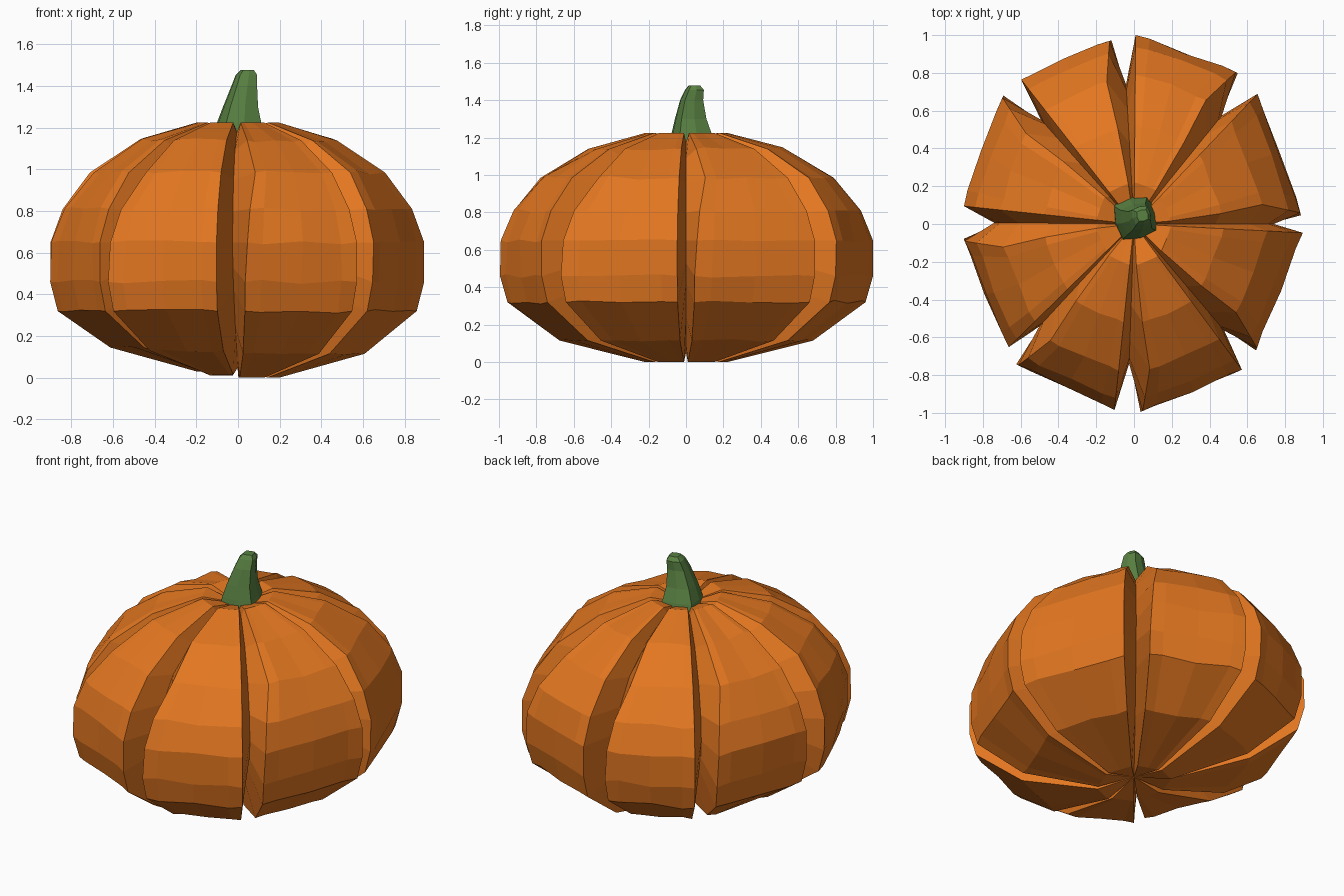
import bpy, bmesh, math, random
from mathutils import Vector

if "Cube" in bpy.data.objects:
    bpy.data.objects.remove(bpy.data.objects["Cube"])

random.seed(4)

def material(name, rgb):
    m = bpy.data.materials.new(name)
    m.diffuse_color = (*rgb, 1)
    m.use_nodes = True
    m.node_tree.nodes["Principled BSDF"].inputs["Base Color"].default_value = m.diffuse_color
    return m

orange = material("pumpkin orange", (0.77, 0.185, 0.015))
green = material("stem green", (0.10, 0.22, 0.055))

def finish(bm, name, mat):
    bmesh.ops.recalc_face_normals(bm, faces=bm.faces)
    me = bpy.data.meshes.new(name)
    bm.to_mesh(me)
    bm.free()
    me.materials.append(mat)
    ob = bpy.data.objects.new(name, me)
    bpy.context.collection.objects.link(ob)
    return ob

def polar(deg, r):
    a = math.radians(deg)
    return Vector((r * math.cos(a), r * math.sin(a), 0))

# Lobes: start angle, end angle, corner radius at each, lift of the underside
lobes = [(3, 46.5, .885, .95, 0), (55.5, 89.5, .97, 1.0, 0), (97, 128, .98, .97, .01),
         (135.5, 174, .97, .905, .03), (185, 224.5, .905, .93, .03), (230, 264, .97, .99, .015),
         (272, 306.5, .995, .96, 0), (314, 357, .93, .895, 0)]
# Per ring: lobe radius factor and height, groove floor radius and height,
# and how far the lobe's starting lip is cut back
rings = [(.22, .01, .10, .10, 0), (.68, .115, .36, .24, 0), (.96, .32, .60, .42, 0),
         (1.0, .46, .71, .53, 0), (1.0, .65, .74, .65, .02), (.935, .81, .71, .80, .05),
         (.79, .985, .61, .95, .13), (.53, 1.14, .43, 1.09, .09), (.22, 1.225, .19, 1.175, .04)]

# Body: one closed loop of columns, each lobe's face plus a groove floor
bm = bmesh.new()
columns = []
for i, (a0, a1, r0, r1, lift) in enumerate(lobes):
    p, q = polar(a0, r0), polar(a1, r1)
    for step in (0, .14, .5, .86, 1):
        col = []
        for k, (f, z, _, _, cut) in enumerate(rings):
            t = cut + (1 - cut) * step
            j = 0.01 if 0 < step < 1 and 0 < k < 8 else 0
            bulge = 1 + (.06 if k > 4 else .02) * t * (1 - t)
            v = p.lerp(q, t) * bulge * (f + random.uniform(-j, j))
            v.z = z + random.uniform(-j, j) + (lift if k < 2 else 0)
            col.append(bm.verts.new(v))
        columns.append(col)
    nxt = lobes[(i + 1) % len(lobes)][0]
    if nxt < a1:
        nxt += 360
    floor = polar((a1 + nxt) / 2, 1)
    columns.append([bm.verts.new(floor * r[2] + Vector((0, 0, r[3]))) for r in rings])

bottom = bm.verts.new((0, 0, .06))
top = bm.verts.new((0, 0, 1.17))
for c, d in zip(columns, columns[1:] + columns[:1]):
    for k in range(len(rings) - 1):
        bm.faces.new((c[k], d[k], d[k + 1], c[k + 1]))
    bm.faces.new((bottom, d[0], c[0]))
    bm.faces.new((top, c[-1], d[-1]))
low = min(v.co.z for v in bm.verts)
for v in bm.verts:
    if v.co.z < .1:
        v.co.z -= low
finish(bm, "pumpkin_body", orange)

# Stem: leaning, flared, ridged taper
bm = bmesh.new()
sections = [(0.01, .035, 1.13, .135), (0.005, .03, 1.22, .115), (.012, .025, 1.30, .09),
            (.03, .03, 1.40, .066), (.04, .045, 1.455, .054), (.045, .045, 1.478, .033)]
loops = []
for x, y, z, r in sections:
    loops.append([bm.verts.new(Vector((x, y, z)) + polar(45 * s + 15, r * (1.08 if s % 2 else .9)))
                  for s in range(8)])
for a, b in zip(loops, loops[1:]):
    for s in range(8):
        n = (s + 1) % 8
        bm.faces.new((a[s], a[n], b[n], b[s]))
bm.faces.new(loops[0][::-1])
bm.faces.new(loops[-1])
finish(bm, "stem", green)
